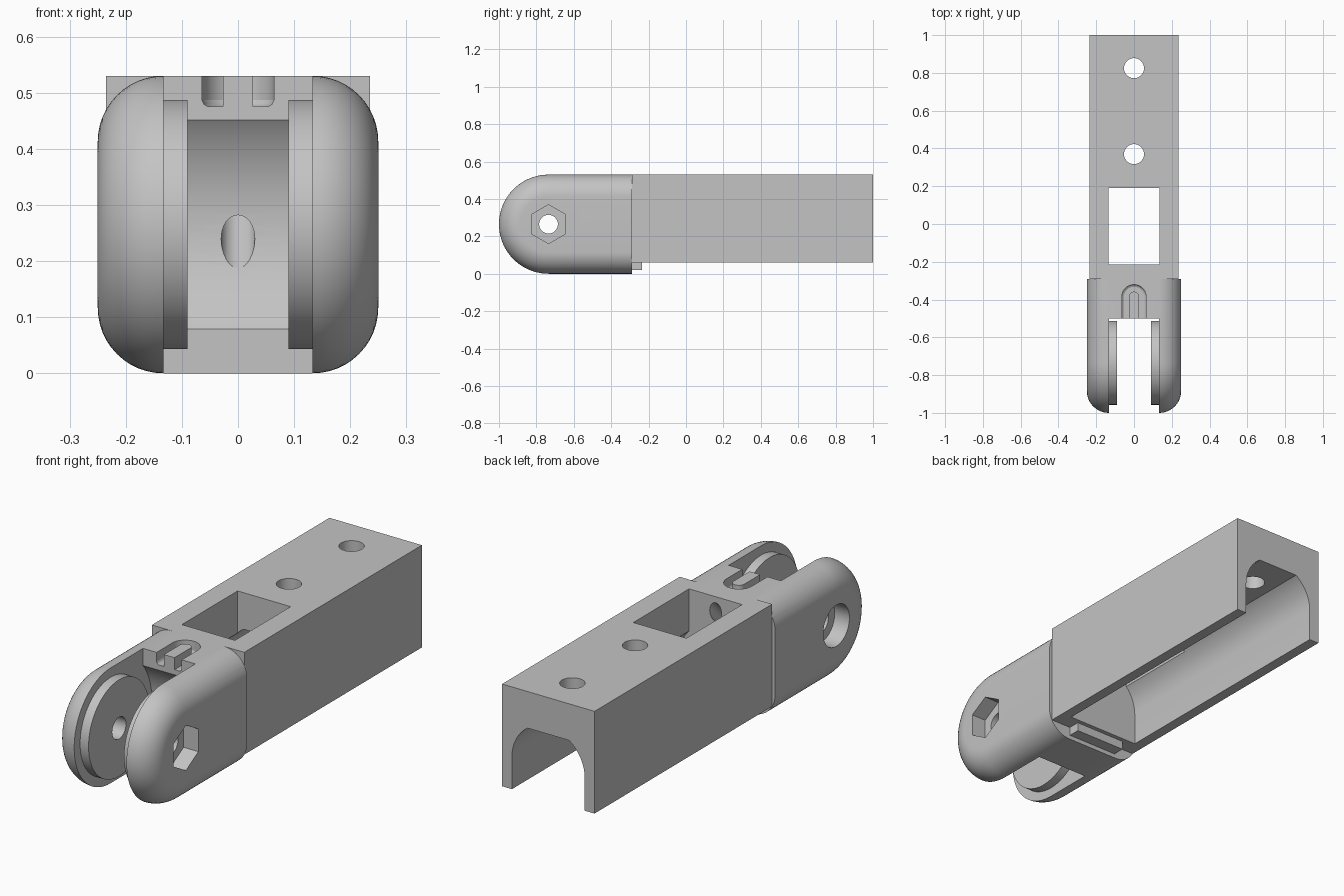
import bpy, bmesh, math
from mathutils import Matrix, Vector

if "Cube" in bpy.data.objects:
    bpy.data.objects.remove(bpy.data.objects["Cube"])

grey = bpy.data.materials.new("light grey plastic")
grey.diffuse_color = (0.55, 0.55, 0.55, 1)
grey.use_nodes = True
grey.node_tree.nodes["Principled BSDF"].inputs["Base Color"].default_value = grey.diffuse_color

PY, PZ, R = -0.735, 0.265, 0.265   # hinge axis and fork end radius
TOP = 0.53


def make(name, bm):
    bmesh.ops.recalc_face_normals(bm, faces=bm.faces)
    me = bpy.data.meshes.new(name)
    bm.to_mesh(me)
    bm.free()
    ob = bpy.data.objects.new(name, me)
    bpy.context.collection.objects.link(ob)
    me.materials.append(grey)
    return ob


def box(name, x0, x1, y0, y1, z0, z1):
    bm = bmesh.new()
    bmesh.ops.create_cube(bm, size=1)
    for v in bm.verts:
        v.co = Vector(((x0 + x1) / 2 + v.co.x * (x1 - x0),
                       (y0 + y1) / 2 + v.co.y * (y1 - y0),
                       (z0 + z1) / 2 + v.co.z * (z1 - z0)))
    return make(name, bm)


def rod(name, a, b, r, n=48):
    """Cylinder between two points."""
    a, b = Vector(a), Vector(b)
    d = b - a
    bm = bmesh.new()
    m = Matrix.Translation((a + b) / 2) @ d.to_track_quat('Z', 'Y').to_matrix().to_4x4()
    bmesh.ops.create_cone(bm, cap_ends=True, segments=n, radius1=r, radius2=r,
                          depth=d.length, matrix=m)
    return make(name, bm)


def loft(name, loops):
    """Closed skin through loops of equal length."""
    bm = bmesh.new()
    rings = [[bm.verts.new(p) for p in loop] for loop in loops]
    n = len(rings[0])
    for p, q in zip(rings, rings[1:]):
        for i in range(n):
            bm.faces.new((p[i], p[(i + 1) % n], q[(i + 1) % n], q[i]))
    bm.faces.new(rings[0])
    bm.faces.new(rings[-1])
    return make(name, bm)


def combine(ob, other, op):
    m = ob.modifiers.new("cut", 'BOOLEAN')
    m.operation, m.solver, m.object = op, 'EXACT', other
    dg = bpy.context.evaluated_depsgraph_get()
    me = bpy.data.meshes.new_from_object(ob.evaluated_get(dg))
    ob.modifiers.clear()
    ob.data = me
    bpy.data.objects.remove(other)


def cut(ob, other):
    combine(ob, other, 'DIFFERENCE')


def add(ob, other):
    combine(ob, other, 'UNION')


# Fork: stadium side outline with a rounded outer rim
def stadium(x, r, n=40):
    arc = [(x, PY - r * math.sin(math.pi * i / n), PZ + r * math.cos(math.pi * i / n))
           for i in range(n + 1)]
    return [(x, -0.29, PZ + r)] + arc + [(x, -0.29, PZ - r)]


rim = 0.117
half = [(0.133 + rim * math.sin(a), R - rim * (1 - math.cos(a)))
        for a in [math.pi / 2 * i / 12 for i in range(13)]]
sections = [(-x, r) for x, r in reversed(half)] + half
finger = loft("finger_segment", [stadium(x, r) for x, r in sections])

# Slot between the cheeks, with a concave clearance behind
cut(finger, box("slot", -0.133, 0.133, -1.2, -0.5, -0.2, 0.8))
cut(finger, rod("clearance", (-0.133, PY, PZ), (0.133, PY, PZ), 0.30, 96))

# Raised discs inside the cheeks
for s in (-1, 1):
    add(finger, rod("disc", (s * 0.09, PY, PZ), (s * 0.15, PY, PZ), 0.222, 96))

# Hinge hole, nut pocket on the right, bolt head pocket on the left
cut(finger, rod("hinge_hole", (-0.4, PY, PZ), (0.4, PY, PZ), 0.05))
hexagon = [(PY + 0.104 * math.sin(k * math.pi / 3), PZ + 0.104 * math.cos(k * math.pi / 3))
           for k in range(6)]
cut(finger, loft("nut_pocket", [[(x, y, z) for y, z in hexagon] for x in (0.175, 0.4)]))
cut(finger, rod("bolt_pocket", (-0.4, PY, PZ), (-0.175, PY, PZ), 0.095))

# Body with an arched channel open at the bottom and the back
body = box("body", -0.235, 0.235, -0.29, 1.0, 0.06, TOP)
a0 = math.asin(0.152 / 0.185)
arch = [(0.185 * math.cos(a), 0.21 + 0.185 * math.sin(a))
        for a in [a0 * i / 12 for i in range(13)]]
outline = [(0.185, -0.1)] + arch
outline += [(-x, z) for x, z in reversed(outline)]
cut(body, loft("channel", [[(x, y, z) for x, z in outline] for y in (-0.215, 1.2)]))
cut(body, box("window", -0.135, 0.135, -0.215, 0.19, -0.2, 0.8))
for y in (0.37, 0.825):
    cut(body, rod("screw_hole", (0, y, 0), (0, y, 0.8), 0.053))
add(finger, body)

# Lip under the joint
add(finger, box("lip", -0.13, 0.13, -0.31, -0.235, 0.02, 0.1))

# U-shaped cord groove around a small post on top
def u_loop(z, r, n=24):
    arc = [(r * math.cos(math.pi * i / n), -0.385 + r * math.sin(math.pi * i / n), z)
           for i in range(n + 1)]
    return [(r, -0.6, z)] + arc + [(-r, -0.6, z)]


groove = loft("groove", [u_loop(0.475, 0.053), u_loop(0.479, 0.060),
                         u_loop(0.487, 0.064), u_loop(0.7, 0.064)])
cut(groove, loft("post", [u_loop(0.40, 0.027), u_loop(0.8, 0.027)]))
cut(finger, groove)

# Sloping cord hole from the slot up into the window
cut(finger, rod("cord_hole", (0, -0.52, 0.155), (0, -0.19, 0.485), 0.03, 32))

bpy.ops.object.select_all(action='DESELECT')
finger.select_set(True)
bpy.context.view_layer.objects.active = finger
bpy.ops.object.shade_smooth_by_angle(angle=math.radians(25))
